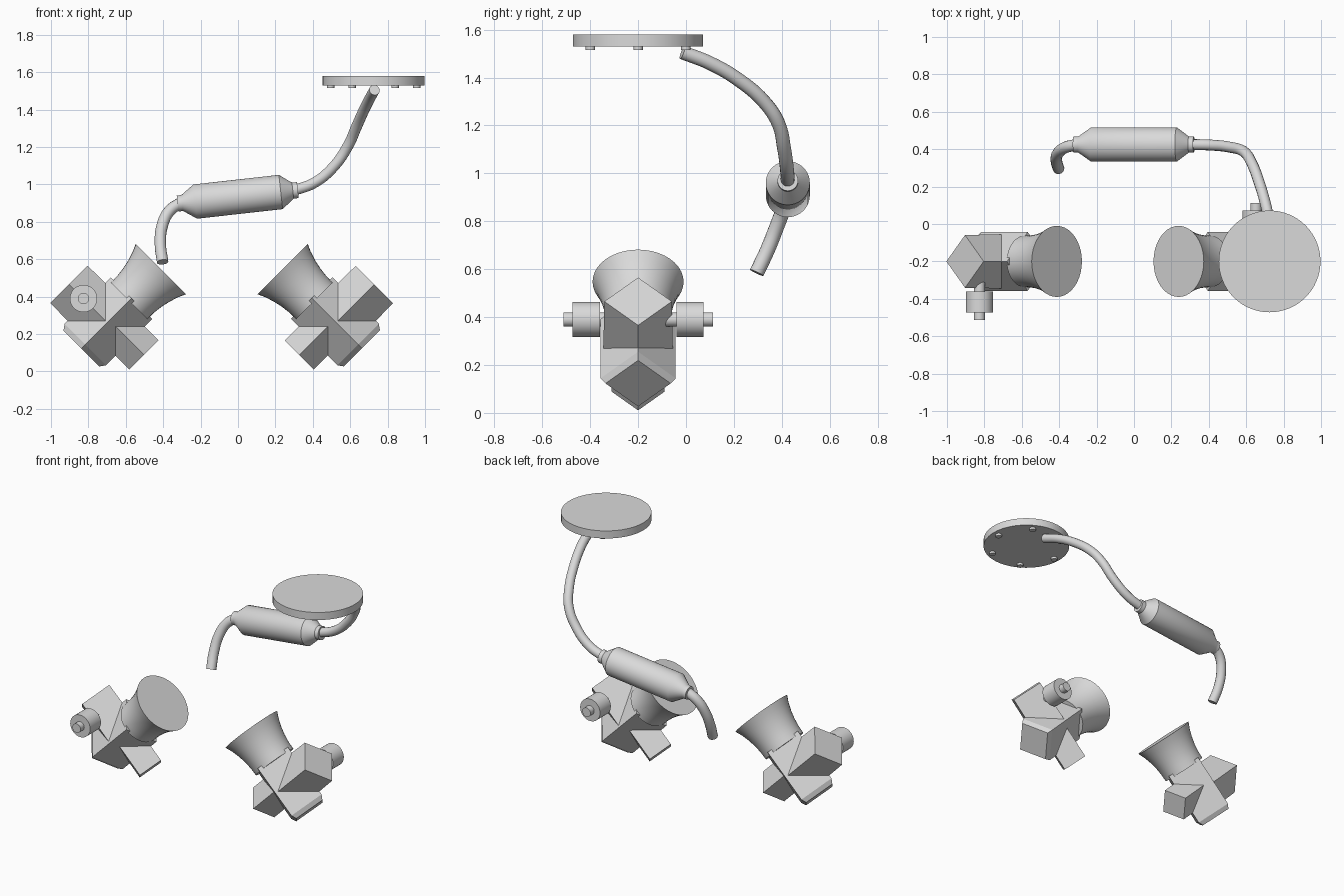
import bpy, bmesh, math
from mathutils import Vector, Matrix

if "Cube" in bpy.data.objects:
    bpy.data.objects.remove(bpy.data.objects["Cube"])

# Single material
metal = bpy.data.materials.new("light_grey_metal")
metal.use_nodes = True
grey = (0.7, 0.7, 0.7, 1)
metal.diffuse_color = grey
metal.node_tree.nodes["Principled BSDF"].inputs["Base Color"].default_value = grey


def smooth(obj):
    bpy.ops.object.select_all(action="DESELECT")
    obj.select_set(True)
    bpy.context.view_layer.objects.active = obj
    bpy.ops.object.shade_smooth_by_angle(angle=math.radians(35))


def lathe(name, origin, axis, profile, sides=32, place=Matrix()):
    """Capped solid from (distance along axis, radius) pairs."""
    axis = Vector(axis).normalized()
    ref = Vector((0, 1, 0)) if abs(axis.y) < 0.9 else Vector((1, 0, 0))
    side = (ref - axis * ref.dot(axis)).normalized()
    other = axis.cross(side)
    bm = bmesh.new()
    rings = []
    for dist, rad in profile:
        ring = []
        for i in range(sides):
            a = math.tau * i / sides
            p = Vector(origin) + axis * dist
            p += (side * math.cos(a) + other * math.sin(a)) * rad
            ring.append(bm.verts.new(place @ p))
        rings.append(ring)
    for low, high in zip(rings, rings[1:]):
        for i in range(sides):
            j = (i + 1) % sides
            bm.faces.new((low[i], low[j], high[j], high[i]))
    bm.faces.new(rings[0])
    bm.faces.new(rings[-1])
    bmesh.ops.recalc_face_normals(bm, faces=bm.faces)
    mesh = bpy.data.meshes.new(name)
    bm.to_mesh(mesh)
    bm.free()
    mesh.materials.append(metal)
    obj = bpy.data.objects.new(name, mesh)
    bpy.context.collection.objects.link(obj)
    if sides > 8:
        smooth(obj)
    return obj


def pipe(name, points, radius):
    """Round tube along a smooth path."""
    curve = bpy.data.curves.new(name, "CURVE")
    curve.dimensions = "3D"
    curve.bevel_depth = radius
    curve.bevel_resolution = 5
    curve.use_fill_caps = True
    spline = curve.splines.new("BEZIER")
    spline.resolution_u = 6
    spline.bezier_points.add(len(points) - 1)
    for bp, co in zip(spline.bezier_points, points):
        bp.co = co
        bp.handle_left_type = bp.handle_right_type = "AUTO"
    curve.materials.append(metal)
    obj = bpy.data.objects.new(name, curve)
    bpy.context.collection.objects.link(obj)
    bpy.ops.object.select_all(action="DESELECT")
    obj.select_set(True)
    bpy.context.view_layer.objects.active = obj
    bpy.ops.object.convert(target="MESH")
    smooth(bpy.context.object)


# Tilted intake units: the second is the first turned half a circle
along = Vector((1, 0, 1)).normalized()
across = Vector((-1, 0, 1)).normalized()
base = Vector((-0.837, -0.2, 0.123))
pivot = Matrix.Translation((-0.087, -0.2, 0))
half_turn = pivot @ Matrix.Rotation(math.pi, 4, "Z") @ pivot.inverted()

for label, place in (("right", Matrix()), ("left", half_turn)):
    lathe(label + "_body", base, along,
          [(0, 0.136), (0.03, 0.157), (0.38, 0.157)], 4, place)
    lathe(label + "_trumpet", base + along * 0.36, along,
          [(0, 0.138), (0.05, 0.139), (0.1, 0.145), (0.15, 0.156),
           (0.2, 0.172), (0.24, 0.19)], 40, place)
    lathe(label + "_upper_chamber", base + along * 0.195, across,
          [(0, 0.145), (0.289, 0.141)], 4, place)
    lathe(label + "_lower_chamber", base + along * 0.212, -across,
          [(0, 0.11), (0.261, 0.11)], 4, place)
    lathe(label + "_side_knob", (-0.826, -0.3, 0.39), (0, -1, 0),
          [(0, 0.03), (0.06, 0.03), (0.06, 0.073), (0.173, 0.073),
           (0.173, 0.03), (0.212, 0.03)], 32, place)

# Round plate with a ring of bolts beneath
plate_x, plate_y = 0.725, -0.2
lathe("round_plate", (plate_x, plate_y, 1.53), (0, 0, 1),
      [(0, 0.272), (0.05, 0.272)], 64)
for i in range(6):
    a = math.tau * i / 6
    lathe("plate_bolt", (plate_x + 0.23 * math.cos(a),
                         plate_y + 0.23 * math.sin(a), 1.515),
          (0, 0, 1), [(0, 0.02), (0.02, 0.02)], 16)

# Canister with cone ends and collars
lathe("canister", (0, 0.425, 0.934), (1, 0, 0.112),
      [(-0.325, 0.043), (-0.3, 0.043), (-0.23, 0.092),
       (0.23, 0.092), (0.295, 0.043), (0.322, 0.043)], 40)

# Bent pipes
pipe("upper_pipe", [(0.29, 0.425, 0.965), (0.41, 0.422, 1.01), (0.516, 0.41, 1.10),
                    (0.59, 0.385, 1.21), (0.63, 0.325, 1.30), (0.67, 0.22, 1.39),
                    (0.705, 0.1, 1.46), (0.73, -0.015, 1.505)], 0.029)
pipe("lower_pipe", [(-0.3, 0.425, 0.905), (-0.365, 0.41, 0.86), (-0.405, 0.38, 0.78),
                    (-0.415, 0.34, 0.68), (-0.403, 0.295, 0.585)], 0.031)
